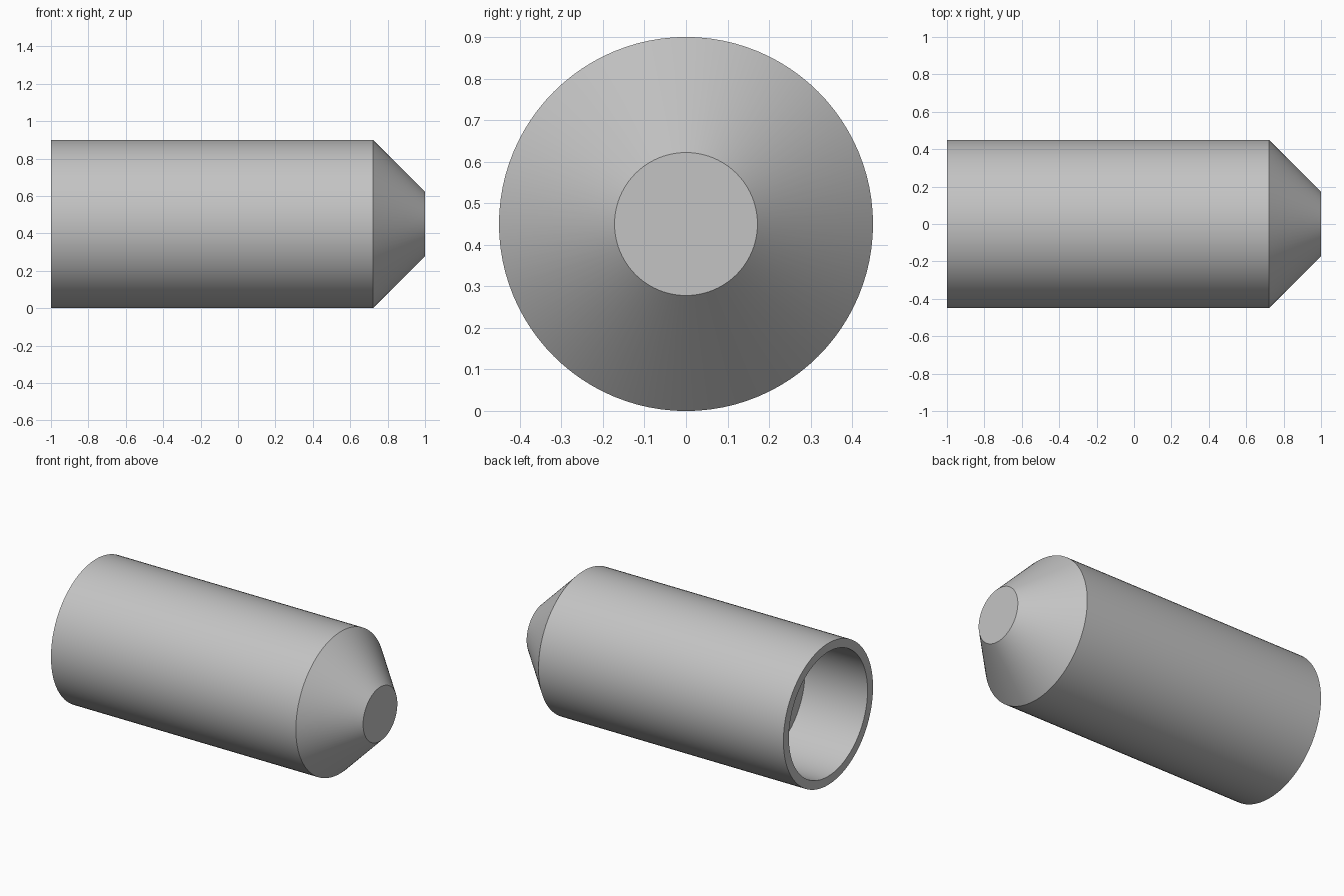
import bpy
import bmesh
import math
from mathutils import Matrix

cube = bpy.data.objects.get("Cube")
if cube:
    bpy.data.objects.remove(cube, do_unlink=True)

SEGMENTS = 96
RADIUS = 0.45

# Plain grey metal
metal = bpy.data.materials.new("grey_metal")
metal.use_nodes = True
colour = (0.55, 0.55, 0.55, 1)
metal.diffuse_color = colour
metal.node_tree.nodes["Principled BSDF"].inputs["Base Color"].default_value = colour


def turned_part(name, profile):
    """Turn an (x, radius) profile about the x axis; its ends lie on the axis."""
    bm = bmesh.new()
    rings = []
    for x, radius in profile:
        ring = bmesh.ops.create_circle(
            bm, segments=SEGMENTS, radius=radius,
            matrix=Matrix.Translation((x, 0, RADIUS)) @ Matrix.Rotation(math.pi / 2, 4, "Y"))
        rings.append(ring["verts"])
    for a, b in zip(rings, rings[1:]):
        for i in range(SEGMENTS):
            j = (i + 1) % SEGMENTS
            bm.faces.new((a[i], a[j], b[j], b[i]))
    # Flat discs close both ends of the profile
    bm.faces.new(rings[0])
    bm.faces.new(rings[-1])
    bmesh.ops.recalc_face_normals(bm, faces=bm.faces)
    mesh = bpy.data.meshes.new(name)
    bm.to_mesh(mesh)
    bm.free()
    mesh.materials.append(metal)
    obj = bpy.data.objects.new(name, mesh)
    bpy.context.collection.objects.link(obj)
    bpy.ops.object.select_all(action="DESELECT")
    obj.select_set(True)
    bpy.context.view_layer.objects.active = obj
    bpy.ops.object.shade_smooth_by_angle(angle=math.radians(30))
    return obj


# Pin: blind bore floor, bore wall, rim, body, tapered nose
turned_part("hollow_pin", [
    (-0.56, 0.395),
    (-1, 0.395),
    (-1, RADIUS),
    (0.722, RADIUS),
    (1, 0.172),
])
